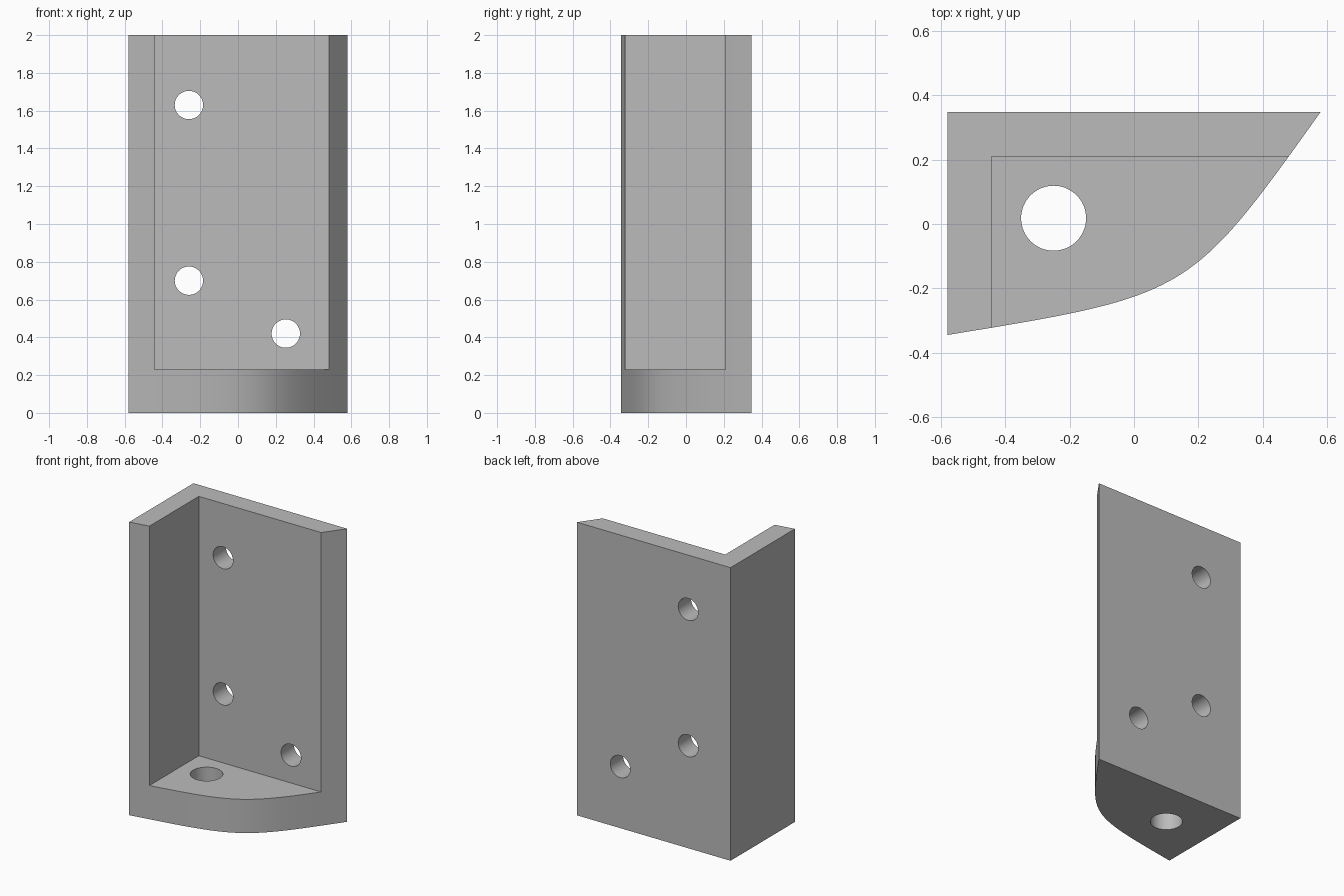
import bpy
import bmesh
from math import pi, radians
from mathutils import Matrix, Vector

default = bpy.data.objects.get("Cube")
if default:
    bpy.data.objects.remove(default, do_unlink=True)

HEIGHT, FLOOR = 2.0, 0.23
LEFT, RIGHT, FRONT, BACK = -0.58, 0.58, -0.345, 0.348
POCKET_X, POCKET_Y = -0.443, 0.21

grey = bpy.data.materials.new("plain_grey")
grey.use_nodes = True
colour = (0.5, 0.5, 0.5, 1)
grey.diffuse_color = colour
grey.node_tree.nodes["Principled BSDF"].inputs["Base Color"].default_value = colour


def make_object(name, bm):
    bmesh.ops.recalc_face_normals(bm, faces=bm.faces)
    mesh = bpy.data.meshes.new(name)
    bm.to_mesh(mesh)
    bm.free()
    mesh.materials.append(grey)
    obj = bpy.data.objects.new(name, mesh)
    bpy.context.collection.objects.link(obj)
    return obj


def box_cutter(low, high):
    low, high = Vector(low), Vector(high)
    bm = bmesh.new()
    bmesh.ops.create_cube(bm, size=1, matrix=Matrix.Translation((low + high) / 2)
                          @ Matrix.Diagonal((*(high - low), 1)))
    return make_object("pocket_cutter", bm)


def hole_cutter(centre, radius, depth, turn=0):
    bm = bmesh.new()
    bmesh.ops.create_cone(bm, cap_ends=True, segments=64, radius1=radius, radius2=radius,
                          depth=depth, matrix=Matrix.Translation(centre)
                          @ Matrix.Rotation(turn, 4, 'X'))
    return make_object("hole_cutter", bm)


def curved_edge(start, control, end, steps=40):
    # Both handles of the cubic share one control point
    start, control, end = Vector(start), Vector(control), Vector(end)
    for i in range(steps + 1):
        t = i / steps
        s = 1 - t
        yield start * s**3 + control * 3 * s * t + end * t**3


# Bracket blank: curved footprint extruded to full height
bm = bmesh.new()
outline = [Vector((LEFT, BACK))]
outline += curved_edge((LEFT, FRONT), (0.173, -0.222), (RIGHT, BACK))
face = bm.faces.new([bm.verts.new((p.x, p.y, 0)) for p in outline])
extruded = bmesh.ops.extrude_face_region(bm, geom=[face])
top = [v for v in extruded["geom"] if isinstance(v, bmesh.types.BMVert)]
bmesh.ops.translate(bm, verts=top, vec=(0, 0, HEIGHT))
bracket = make_object("corner_bracket", bm)

# Pocket leaving two walls and a floor, then wall and floor holes
cutters = [box_cutter((POCKET_X, -1, FLOOR), (1, POCKET_Y, HEIGHT + 1)),
           hole_cutter((-0.25, 0.018, FLOOR / 2), 0.101, 0.5)]
for x, z in ((-0.26, 1.63), (-0.26, 0.7), (0.253, 0.42)):
    cutters.append(hole_cutter((x, (POCKET_Y + BACK) / 2, z), 0.075, 0.3, pi / 2))

for cutter in cutters:
    cutter.hide_render = True
    cut = bracket.modifiers.new("cut", 'BOOLEAN')
    cut.operation = 'DIFFERENCE'
    cut.solver = 'EXACT'
    cut.object = cutter

bpy.ops.object.select_all(action='DESELECT')
bracket.select_set(True)
bpy.context.view_layer.objects.active = bracket
for modifier in list(bracket.modifiers):
    bpy.ops.object.modifier_apply(modifier=modifier.name)
for cutter in cutters:
    bpy.data.objects.remove(cutter, do_unlink=True)

bpy.ops.object.shade_smooth_by_angle(angle=radians(30))
